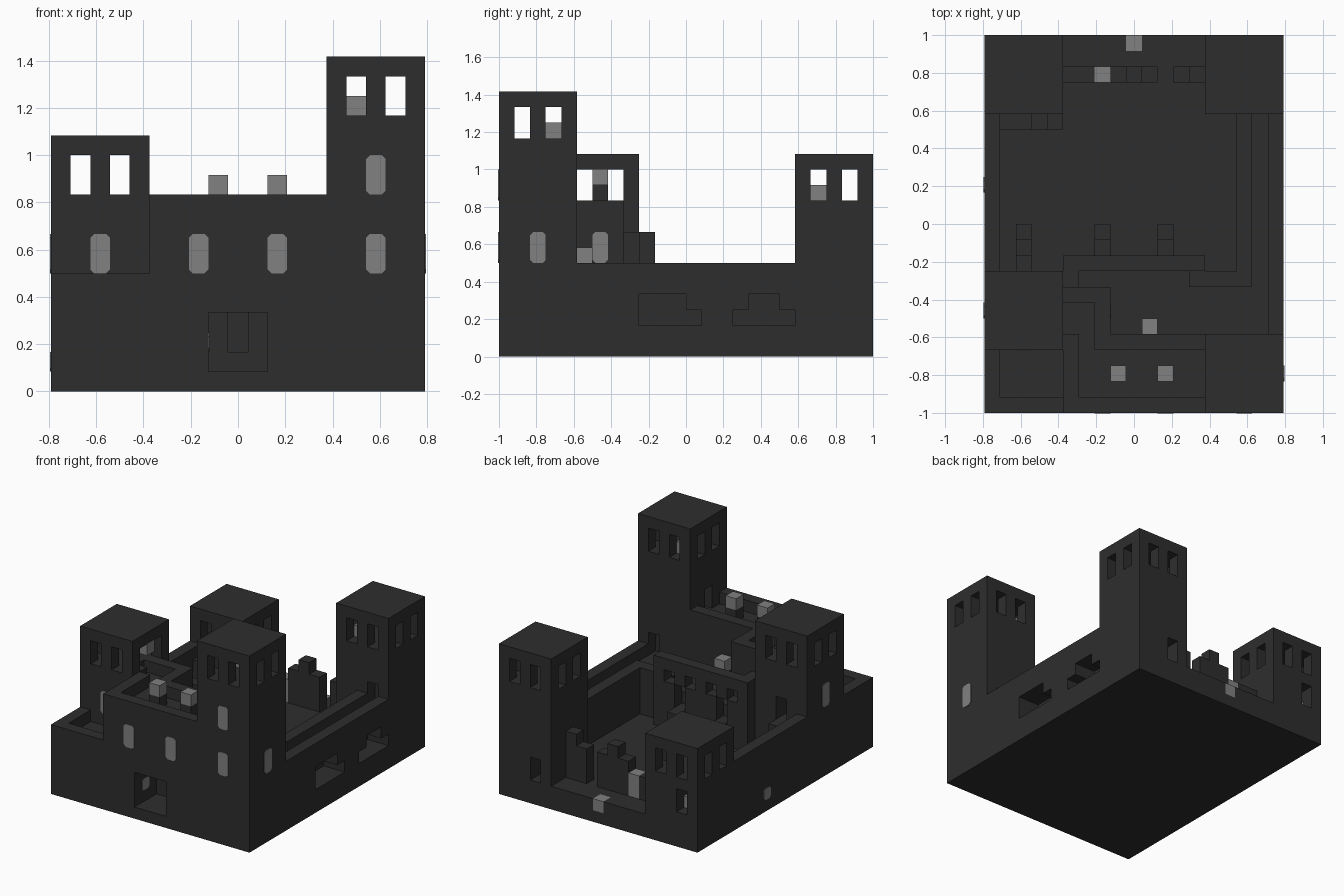
import bpy
import bmesh
from mathutils import Vector

U = 1 / 12  # one building block

start = bpy.data.objects.get("Cube")
if start:
    bpy.data.objects.remove(start, do_unlink=True)


def material(name, value):
    mat = bpy.data.materials.new(name)
    mat.use_nodes = True
    color = (value, value, value, 1)
    mat.diffuse_color = color
    mat.node_tree.nodes["Principled BSDF"].inputs["Base Color"].default_value = color
    return mat


STONE = material("dark stone", 0.027)
GLASS = material("grey glass", 0.22)


def box(name, x, y, z, mat=STONE, chamfer_axis=None):
    """Box from block-count ranges; optionally chamfer the edges along one axis."""
    lo = Vector((x[0] - 9.5, y[0] - 12, z[0])) * U
    hi = Vector((x[1] - 9.5, y[1] - 12, z[1])) * U
    bm = bmesh.new()
    bmesh.ops.create_cube(bm, size=1)
    for v in bm.verts:
        v.co = Vector([(lo[i] + hi[i]) / 2 + v.co[i] * (hi[i] - lo[i]) for i in range(3)])
    if chamfer_axis is not None:
        edges = []
        for e in bm.edges:
            d = e.verts[1].co - e.verts[0].co
            if abs(d[chamfer_axis]) > 0.9 * d.length:
                edges.append(e)
        bmesh.ops.bevel(bm, geom=edges, offset=0.2 * U, segments=1, affect='EDGES')
    mesh = bpy.data.meshes.new(name)
    bm.to_mesh(mesh)
    bm.free()
    mesh.materials.append(mat)
    obj = bpy.data.objects.new(name, mesh)
    bpy.context.collection.objects.link(obj)
    return obj


def carve(obj, *cuts):
    """Subtract boxes one after another and bake the result."""
    for x, y, z in cuts:
        cutter = box("cutter", x, y, z)
        cutter.hide_render = True
        mod = obj.modifiers.new("carve", 'BOOLEAN')
        mod.operation = 'DIFFERENCE'
        mod.solver = 'EXACT'
        mod.object = cutter
        graph = bpy.context.evaluated_depsgraph_get()
        mesh = bpy.data.meshes.new_from_object(obj.evaluated_get(graph))
        obj.modifiers.clear()
        obj.data = mesh
        bpy.data.objects.remove(cutter, do_unlink=True)
    obj.data.materials.clear()
    obj.data.materials.append(STONE)


def tower(name, x, y, top, sill, *doors):
    """Five-block square tower with a lookout room and two windows per side."""
    obj = box(name, (x, x + 5), (y, y + 5), (6, top))
    z = (sill, sill + 2)
    cuts = [((x + 1, x + 4), (y + 1, y + 4), z)]
    for k in (1, 3):
        cuts.append(((x - 1, x + 6), (y + k, y + k + 1), z))
        cuts.append(((x + k, x + k + 1), (y - 1, y + 6), z))
    carve(obj, *cuts, *doors)


def pane(name, side, at, along, z):
    """Thin chamfered pane on an outer face; side is the axis it faces."""
    thin = (at - 0.05, at + 0.05)
    span = (along, along + 1)
    if side == 'X':
        box(name, thin, span, z, GLASS, 0)
    else:
        box(name, span, thin, z, GLASS, 1)


def lamp(name, x, y, z):
    box(name, (x, x + 1), (y, y + 1), (z, z + 1), GLASS)


# Solid base with courtyard, wall walks, gate and niches carved out
base = box("curtain_wall", (0, 19), (0, 24), (0, 6))
carve(
    base,
    ((1, 16), (10, 19), (2, 7)),     # courtyard
    ((1, 5), (9, 10), (2, 7)),
    ((14, 16), (9, 10), (2, 7)),
    ((5, 14), (19, 25), (2, 7)),     # open back
    ((17, 18), (8, 19), (5, 7)),     # wall walk
    ((13, 18), (5, 8), (5, 7)),
    ((8, 13), (5, 9), (5, 7)),       # inner terrace
    ((6, 8), (8, 9), (5, 7)),
    ((1, 5), (1, 4), (5, 7)),        # front terrace
    ((8, 11), (-1, 3), (1, 4)),      # gate
    ((9, 10), (2, 5), (2, 4)),
    ((17, 20), (9, 12), (2, 4)),     # side niches
    ((17, 20), (12, 13), (2, 3)),
    ((17, 20), (15, 19), (2, 3)),
    ((17, 20), (16, 18), (3, 4)),
    ((15, 16), (22, 25), (2, 4)),    # back tower slots
    ((1, 2), (22, 25), (3, 5)),
    ((2, 3), (7, 10), (5, 7)),       # doorways
    ((17, 18), (4, 6), (5, 7)),
    ((17, 18), (18, 20), (5, 7)),
    ((7, 8), (9, 11), (4, 7)),
    ((11, 12), (9, 11), (4, 7)),
    ((9, 10), (23, 25), (1, 3)),     # seat of the back lamp
)

# Corner towers
tower("front_right_tower", 14, 0, 17, 14,
      ((13, 15), (2, 3), (9, 11)), ((17, 18), (4, 6), (5, 7)))
tower("front_left_tower", 0, 4, 13, 10,
      ((4, 6), (6, 7), (9, 12)), ((2, 3), (7, 10), (5, 7)))
tower("back_right_tower", 14, 19, 13, 10, ((17, 18), (18, 20), (5, 7)))
tower("back_left_tower", 0, 19, 9, 6)

# Gatehouse with its parapet, and the wing leading to the left tower
gatehouse = box("gatehouse", (5, 14), (0, 5), (6, 10))
carve(gatehouse, ((6, 15), (1, 4), (9, 11)), ((6, 7), (3, 6), (9, 11)))
wing = box("gatehouse_wing", (5, 8), (5, 8), (6, 10))
carve(wing, ((6, 7), (4, 7), (9, 11)), ((4, 6), (5, 7), (9, 11)))
box("wing_corner", (7, 8), (4, 5), (9.98, 10))

# Terrace parapet with small openings
parapet = box("terrace_parapet", (5, 14), (9, 10), (6, 8))
carve(parapet, *[((k, k + 1), (8, 11), (5, 7)) for k in (6, 8, 10, 12)])
box("parapet_return", (5, 6), (8, 9), (6, 8))

# Courtyard stairs
for x, first, count in ((2, 9, 3), (7, 10, 2), (11, 10, 2)):
    for i in range(count):
        y = first + i
        box("stair_step", (x, x + 1), (y, y + 1), (2, 14 - y))
for x0, x1, top in ((1, 3, 5), (3, 4, 4), (4, 5, 3)):
    box("back_stair_step", (x0, x1), (18, 19), (2, top))

# Ragged screen wall at the back
for x, top in ((5, 4), (6, 4), (7, 4), (8, 5), (9, 6), (10, 5), (12, 5), (13, 6)):
    box("screen_wall", (x, x + 1), (21, 22), (2, top), GLASS if x == 7 else STONE)

# Lamps, some raised on stone stands
for x, y, z in ((8, 2, 10), (11, 2, 10), (10, 5, 6)):
    box("lamp_stand", (x, x + 1), (y, y + 1), (z - 1, z))
    lamp("lamp", x, y, z)
lamp("front_right_tower_lamp", 15, 3, 14)
lamp("back_right_tower_lamp", 15, 20, 10)
lamp("door_lamp", 4, 6, 11)
lamp("back_lamp", 9, 23, 1)
lamp("slot_lamp", 1, 22, 3)

# Glass panes
for x, z in ((7, 6), (11, 6), (16, 6), (16, 10)):
    pane("front_pane", 'Y', 0, x, (z, z + 2))
pane("front_left_tower_pane", 'Y', 4, 2, (6, 8))
pane("front_right_tower_pane", 'X', 19, 2, (6, 8))
pane("left_tower_pane", 'X', 0, 6, (6, 8))
pane("left_wall_pane", 'X', 0, 14, (1, 2))
pane("wing_pane", 'X', 8, 6, (6, 8))
pane("gate_pane", 'X', 8, 1, (2, 3))
